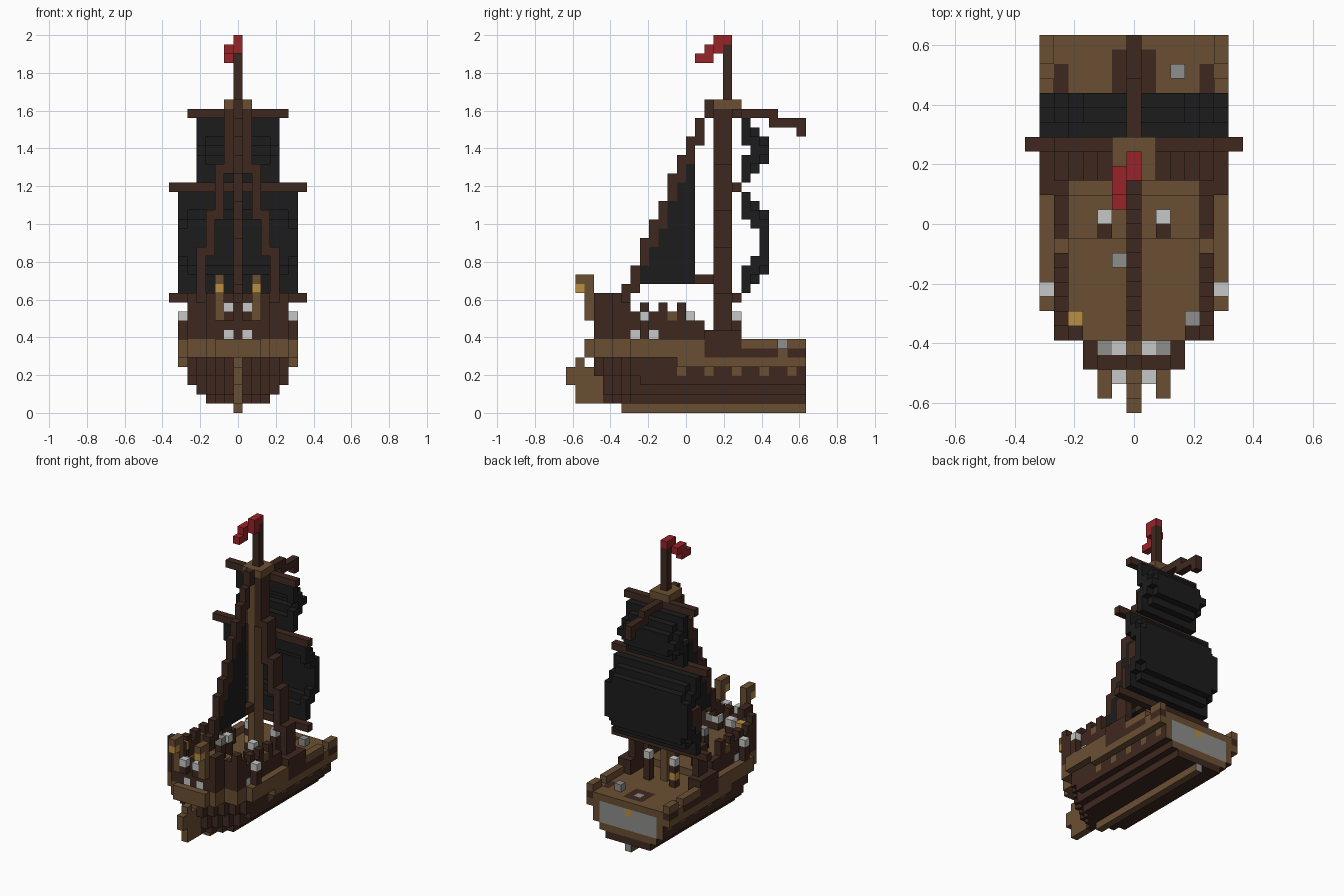
import bpy, bmesh
from mathutils import Vector

if "Cube" in bpy.data.objects:
    bpy.data.objects.remove(bpy.data.objects["Cube"])

V = 2 / 41          # size of one block
HALF = 13           # half the length in blocks
cells = {}          # grid cell -> (part, colour)


def material(name, rgb):
    lin = [(c / 255 / 12.92 if c < 11 else ((c / 255 + .055) / 1.055) ** 2.4) for c in rgb]
    m = bpy.data.materials.new(name)
    m.use_nodes = True
    m.diffuse_color = (*lin, 1)
    m.node_tree.nodes["Principled BSDF"].inputs["Base Color"].default_value = (*lin, 1)
    return m


mats = {
    "dark": material("dark wood", (62, 40, 31)),
    "light": material("light wood", (107, 79, 51)),
    "black": material("black cloth", (28, 28, 28)),
    "red": material("red cloth", (152, 36, 40)),
    "white": material("bone white", (198, 201, 199)),
    "grey": material("grey metal", (142, 142, 140)),
    "gold": material("gold", (184, 142, 66)),
}


def span(v):
    return range(v[0], v[1] + 1) if isinstance(v, tuple) else (v,)


def put(part, colour, xs, ys, zs, mirror=False):
    """Fill an inclusive block range; mirror repeats it across x."""
    for x in span(xs):
        for y in span(ys):
            for z in span(zs):
                cells[x, y, z] = (part, colour)
                if mirror:
                    cells[-x, y, z] = (part, colour)


def wide(w):
    return (-w, w)


# Hull layers, narrowing toward the stern and the keel
for z, w in enumerate((3, 4, 5, 5, 5), start=1):
    for y in range(3, 26):
        h = min(w, y - 4 + z // 2)
        if h >= 0:
            put("hull", "dark", wide(h), y, z)
put("hull", "light", wide(6), (12, 25), 5)
for y in range(12, 26, 3):
    put("hull", "light", 5, y, 4, True)
put("keel", "light", 0, (6, 24), 0)
put("keel_end", "grey", 0, 25, 0)
put("stern_post", "light", 0, 3, (1, 6))

# Cut end panel
put("end_panel", "light", wide(5), 25, (3, 4))
put("end_panel", "light", wide(4), 25, 2)
put("end_panel", "grey", wide(4), 25, (3, 5))
put("end_panel", "gold", 0, 25, 5)

# Rudder
put("rudder", "light", 0, 0, (3, 4))
put("rudder", "light", 0, 1, (1, 5))
put("rudder", "light", 0, 2, (1, 4))

# Main deck and wales
for z in (6, 7):
    for y in range(3, 15):
        put("wale", "light", wide(3 if y < 5 else 5 if y < 7 else 6), y, z)
put("main_deck", "light", wide(6), (15, 25), 6)
put("main_deck", "dark", 6, (15, 25), 6, True)
put("main_deck", "light", 6, 23, 6, True)
put("main_deck", "dark", 5, (22, 23), 6, True)
put("main_deck", "dark", wide(1), (22, 24), 6)
put("main_deck", "grey", 0, 23, 6)
for ys in ((19, 22), (24, 25)):
    put("rail", "light", 6, ys, 7, True)
put("deck_gear", "grey", 3, 23, 7)

# Quarterdeck with its bulwarks
put("quarterdeck", "light", wide(4), (5, 11), 8)
put("quarterdeck", "light", wide(3), 4, 8)
put("bulwark", "dark", 5, (5, 12), (8, 10), True)
put("bulwark", "dark", 4, 5, (8, 11), True)
put("bulwark", "dark", 5, 5, (11, 12), True)
put("bulwark", "dark", 3, (3, 4), (8, 12), True)
put("bulwark", "dark", wide(2), 3, (8, 10))
put("bulwark", "dark", 0, 3, 11)
put("bulwark", "dark", 5, (13, 14), (8, 9), True)
for y in (6, 8, 10, 12):
    put("bulwark", "dark", 5, y, 11, True)
put("bulwark", "light", 5, 11, 10, True)
for y in (7, 9):
    put("side_window", "white", 5, y, 8, True)

# Stern gallery and lanterns
put("gallery", "light", wide(2), 2, (6, 7))
put("stern_window", "white", 1, 3, 8, True)
put("stern_figure", "dark", 1, 2, 10, True)
put("stern_figure", "white", 1, 2, 11, True)
put("lantern_post", "light", 2, 2, (10, 14), True)
put("lantern_post", "light", 2, 1, 14, True)
put("lantern", "gold", 2, 1, 13, True)

# Crew: a body two blocks tall with a coloured head
crew = [(-2, 13, 10, "white"), (2, 13, 10, "white"), (-2, 18, 10, "white"),
        (2, 18, 10, "white"), (-6, 8, 10, "white"), (6, 8, 10, "white"),
        (-1, 4, 10, "white"), (1, 4, 10, "white"), (-2, 4, 10, "grey"),
        (2, 4, 10, "grey"), (-1, 10, 11, "grey"), (-4, 6, 11, "gold"),
        (4, 6, 11, "grey")]
for x, y, z, head in crew:
    put("crew", "dark", x, y, (z - 3 if y > 14 else z - 2, z - 1))
    put("crew", head, x, y, z)
put("crew", "dark", 2, 12, (8, 9), True)
put("crew", "gold", -2, 18, 8)

# Mast, crow's nest and flag
put("mast", "light", 0, (16, 17), (7, 32))
put("mast", "dark", 0, 17, (34, 39))
put("crows_nest", "light", wide(1), (16, 18), 33)
put("flag", "red", 0, (16, 17), 40)
put("flag", "red", 0, 16, 39)
put("flag", "red", -1, (15, 16), 39)
put("flag", "red", -1, (14, 15), 38)

# Shrouds stepping in toward the mast
put("shroud", "dark", 6, (15, 18), (6, 8), True)
put("shroud", "dark", 5, (15, 18), (7, 8), True)
for x, zs in ((5, (9, 12)), (4, (12, 17)), (3, (17, 21)), (2, (21, 26)), (1, (26, 32))):
    put("shroud", "dark", x, (16, 17), zs, True)

# Yards and upper spar
for w, z in ((7, 12), (7, 24), (5, 32)):
    put("yard", "dark", wide(w), 18, z)
put("spar", "dark", 0, (19, 22), 32)
put("spar", "dark", 0, (22, 25), 31)
put("spar", "dark", 0, 25, 30)


# Square sails: one block thick, billowing away from the edges
def sail(part, half, bottom, top):
    for x in range(-half, half + 1):
        edge = 1 if abs(x) == half else 0

        def depth(z):
            return max(0, min(2, z - bottom - edge, top - z - edge))
        for z in range(bottom, top + 1):
            inner = depth(z)
            if inner and min(depth(z - 1), depth(z + 1)) < inner:
                inner -= 1
            put(part, "black", x, (19 + inner, 19 + depth(z)), z)


sail("main_sail", 6, 13, 23)
sail("top_sail", 4, 25, 31)

# Stay and triangular sail behind the mast
for y in range(5, 16):
    z = 12 + round((y - 6) * 2.3)
    put("stay", "dark", 0, y, (max(z - 1, 12), min(max(z + 1, 12), 33)))
    if 6 < y < 14:
        put("stay_sail", "black", 0, y, (14, z - 2))
put("boom", "dark", 0, (14, 15), 14)

# One mesh per part, keeping only the exposed block faces
DIRS = [Vector(d) for d in ((1, 0, 0), (-1, 0, 0), (0, 1, 0), (0, -1, 0), (0, 0, 1), (0, 0, -1))]
side_colour = {"end_panel": "dark", "keel_end": "light"}   # painted on the cut end only
names = list(mats)
for part in dict.fromkeys(p for p, c in cells.values()):
    bm = bmesh.new()
    verts = {}
    for cell, (owner, colour) in cells.items():
        if owner != part:
            continue
        centre = Vector(cell) + Vector((0, .5 - HALF, .5))
        for d in DIRS:
            if tuple(int(a + b) for a, b in zip(cell, d)) in cells:
                continue
            u = Vector((d.y, d.z, d.x))
            w = d.cross(u)
            ring = []
            for a, b in ((-1, -1), (1, -1), (1, 1), (-1, 1)):
                p = (centre + (d + u * a + w * b) / 2) * V
                key = tuple(round(c, 4) for c in p)
                if key not in verts:
                    verts[key] = bm.verts.new(p)
                ring.append(verts[key])
            shown = colour if d.y > 0 else side_colour.get(part, colour)
            bm.faces.new(ring).material_index = names.index(shown)
    mesh = bpy.data.meshes.new(part)
    bm.to_mesh(mesh)
    bm.free()
    for m in mats.values():
        mesh.materials.append(m)
    bpy.context.collection.objects.link(bpy.data.objects.new(part, mesh))
